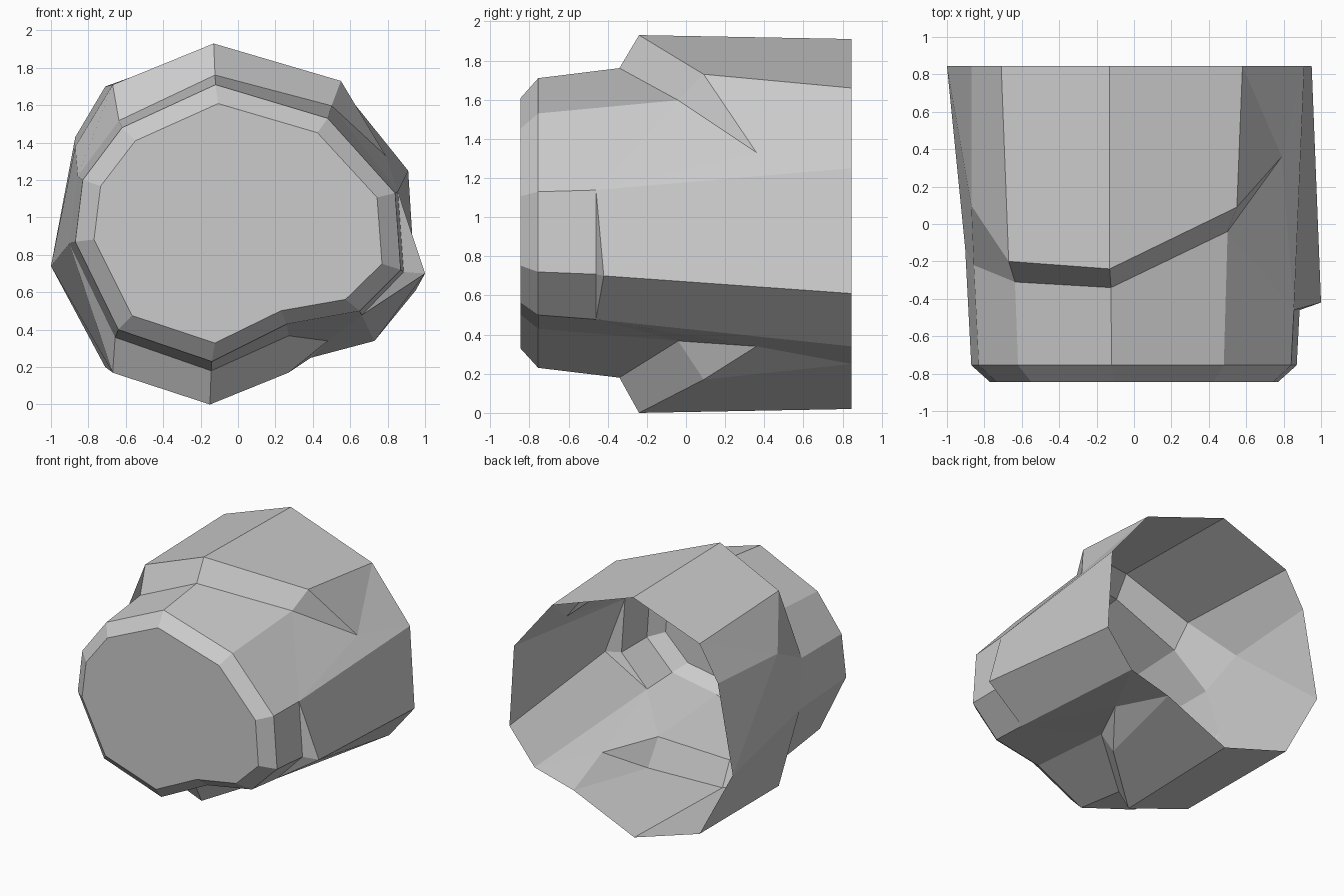
import bpy
import bmesh

cube = bpy.data.objects.get("Cube")
if cube:
    bpy.data.objects.remove(cube)

FRONT, BEVEL, BACK = -0.845, -0.755, 0.845
MID = 0.96  # height of the axis the rings shrink towards

# Lengthwise ribs of the shell, clockwise from the top:
# bevel ring (x, z), y where the step starts, step lip (x, y, z) or None, open rim (x, z)
RIBS = [
    ((-0.12, 1.71), -0.34, (-0.13, -0.24, 1.93), (-0.13, 1.91)),
    ((0.48, 1.53), -0.04, (0.55, 0.09, 1.73), (0.58, 1.66)),
    ((0.84, 1.13), -0.46, None, (0.91, 1.25)),
    ((0.87, 0.72), -0.46, (1.0, -0.42, 0.7), (0.95, 0.61)),
    ((0.65, 0.5), -0.46, None, (0.73, 0.34)),
    ((0.26, 0.43), -0.04, (0.27, 0.09, 0.17), (0.39, 0.25)),
    ((-0.14, 0.23), -0.34, (-0.15, -0.24, 0.0), (-0.14, 0.02)),
    ((-0.64, 0.4), -0.31, (-0.67, -0.2, 0.17), (-0.71, 0.2)),
    ((-0.87, 0.87), -0.13, None, (-1.0, 0.74)),
    ((-0.83, 1.2), -0.22, (-0.87, 0.1, 1.38), (-0.87, 1.43)),
    ((-0.62, 1.48), -0.31, (-0.67, -0.2, 1.71), (-0.71, 1.7)),
]

bm = bmesh.new()


def scaled(x, z, sx, sz):
    return x * sx, MID + (z - MID) * sz


def make_rib(bevel, step_y, lip, rim):
    """Vertices of one rib: cap, bevel, step foot, step lip, rim."""
    cx, cz = scaled(*bevel, 0.885, 0.865)
    run = step_y - BEVEL
    fx, fz = scaled(*bevel, 1 + 0.06 * run, 1 + 0.165 * run)
    cap = bm.verts.new((cx, FRONT, cz))
    ring = bm.verts.new((bevel[0], BEVEL, bevel[1]))
    foot = bm.verts.new((fx, step_y, fz))
    edge = bm.verts.new(lip) if lip else foot
    end = bm.verts.new((rim[0], BACK, rim[1]))
    return cap, ring, foot, edge, end


def face(*verts):
    unique = list(dict.fromkeys(verts))
    if len(unique) > 2:
        bm.faces.new(unique)


def strip(a, b):
    """Panels between two neighbouring ribs."""
    for i in range(4):
        face(a[i], b[i], b[i + 1], a[i + 1])


def tapered_strip(a, b, tip):
    """Panels where the step of rib a runs out to a point before rib b."""
    t = bm.verts.new(tip)
    face(a[0], b[0], b[1], a[1])
    face(a[1], b[1], b[2], a[2])
    face(a[2], b[2], t)
    face(a[2], t, a[3])
    face(a[3], t, a[4])
    face(t, b[4], a[4])
    face(t, b[2], b[4])


# Shell wall, with the two step ends that run out to points
ribs = [make_rib(*r) for r in RIBS]
for i, a in enumerate(ribs):
    b = ribs[(i + 1) % len(ribs)]
    if i == 1:
        tapered_strip(a, b, (0.79, 0.36, 1.33))
    elif i == 4:
        tapered_strip(b, a, (0.48, 0.36, 0.34))
    else:
        strip(a, b)

# Folds on the side where the step fades out
for end in (ribs[8][4], ribs[10][4]):
    bmesh.ops.connect_verts(bm, verts=[ribs[9][3], end])

# Flat closed front; the back stays open
face(*[r[0] for r in ribs])
bmesh.ops.recalc_face_normals(bm, faces=bm.faces)

mesh = bpy.data.meshes.new("faceted_shell")
bm.to_mesh(mesh)
bm.free()
shell = bpy.data.objects.new("faceted_shell", mesh)
bpy.context.scene.collection.objects.link(shell)

# Single plain grey
grey = bpy.data.materials.new("light_grey")
grey.use_nodes = True
colour = (0.6, 0.6, 0.6, 1.0)
grey.diffuse_color = colour
grey.node_tree.nodes["Principled BSDF"].inputs["Base Color"].default_value = colour
mesh.materials.append(grey)
